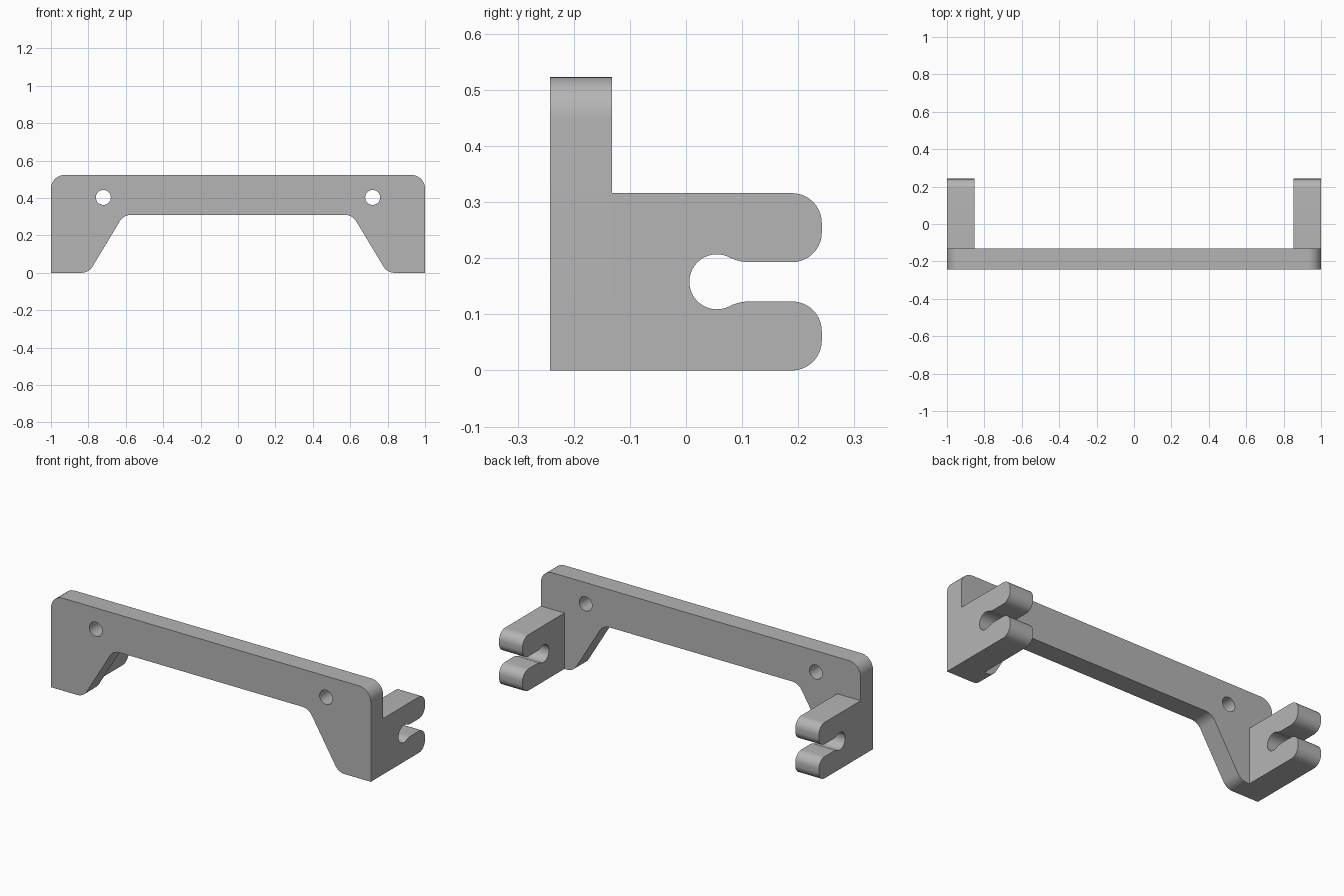
import bpy
import bmesh
from math import atan2, cos, sin, sqrt, pi, radians, tan
from mathutils import Vector

if "Cube" in bpy.data.objects:
    bpy.data.objects.remove(bpy.data.objects["Cube"])

grey = bpy.data.materials.new("plain grey")
grey.use_nodes = True
colour = (0.46, 0.46, 0.46, 1)
grey.diffuse_color = colour
grey.node_tree.nodes["Principled BSDF"].inputs["Base Color"].default_value = colour


def arc(centre, radius, start, end, steps=10):
    """Points on an arc between two angles."""
    angles = [start + (end - start) * i / steps for i in range(steps + 1)]
    return [Vector((centre[0] + radius * cos(a), centre[1] + radius * sin(a))) for a in angles]


def round_corner(before, corner, after, radius):
    """Fillet that replaces one corner of an outline."""
    p = Vector(corner)
    u = (Vector(before) - p).normalized()
    v = (Vector(after) - p).normalized()
    half = u.angle(v) / 2
    centre = p + (u + v).normalized() * radius / sin(half)
    first = p + u * radius / tan(half) - centre
    last = p + v * radius / tan(half) - centre
    start = atan2(first.y, first.x)
    turn = (atan2(last.y, last.x) - start + pi) % (2 * pi) - pi
    return arc(centre, radius, start, start + turn)


def flip(points, axis_value, index):
    """Reflect points in reverse order across a line."""
    result = []
    for p in reversed(points):
        q = Vector(p)
        q[index] = 2 * axis_value - q[index]
        result.append(q)
    return result


def extrude_outline(name, loops, place, depth):
    """Fill an outline with any holes, then extrude it to a solid."""
    bm = bmesh.new()
    for loop in loops:
        verts = [bm.verts.new(place(p)) for p in loop]
        for a, b in zip(verts, verts[1:] + verts[:1]):
            bm.edges.new((a, b))
    bmesh.ops.triangle_fill(bm, edges=bm.edges[:], use_beauty=True)
    result = bmesh.ops.extrude_face_region(bm, geom=bm.faces[:], use_keep_orig=True)
    moved = [g for g in result["geom"] if isinstance(g, bmesh.types.BMVert)]
    bmesh.ops.translate(bm, verts=moved, vec=depth)
    bmesh.ops.recalc_face_normals(bm, faces=bm.faces[:])
    mesh = bpy.data.meshes.new(name)
    bm.to_mesh(mesh)
    bm.free()
    mesh.materials.append(grey)
    obj = bpy.data.objects.new(name, mesh)
    bpy.context.collection.objects.link(obj)
    bpy.ops.object.select_all(action="DESELECT")
    obj.select_set(True)
    bpy.context.view_layer.objects.active = obj
    bpy.ops.object.shade_smooth_by_angle(angle=radians(30))
    return obj


FRONT, PLATE_BACK, ARM_END = -0.242, -0.132, 0.242

# Front plate: a bar with two sloping feet and a screw hole at each end
bar_mid, bar_low, foot = (0, 0.31), (0.611, 0.31), (0.798, 0)
base, top, top_mid = (1, 0), (1, 0.523), (0, 0.523)
half = round_corner(bar_mid, bar_low, foot, 0.07)
half += round_corner(bar_low, foot, base, 0.07)
half += [Vector(base)]
half += round_corner(base, top, top_mid, 0.072)
holes = [arc((side * 0.72, 0.403), 0.04, 0, 2 * pi, 32)[:-1] for side in (-1, 1)]
extrude_outline("front_plate", [half + flip(half, 0, 0)] + holes,
                lambda p: (p.x, FRONT, p.y), (0, PLATE_BACK - FRONT, 0))

# Side arm: two rounded prongs around a keyhole slot, symmetric about its middle height
height, slot_half, socket_r, neck_r = 0.316, 0.035, 0.049, 0.08
mid = height / 2
socket = Vector((0.055, mid))
reach = sqrt((socket_r + neck_r) ** 2 - (slot_half + neck_r) ** 2)
neck = socket + Vector((reach, slot_half + neck_r))
lean = atan2(slot_half + neck_r, reach)
corner, tip, lip = (PLATE_BACK, height), (ARM_END, height), (ARM_END, mid + slot_half)
upper = [Vector(corner)]
upper += round_corner(corner, tip, lip, 0.053)
upper += round_corner(tip, lip, (neck.x, lip[1]), 0.053)
upper += arc(neck, neck_r, -pi / 2, lean - pi)
upper += arc(socket, socket_r, lean, pi, 16)[1:]
arm = extrude_outline("side_arms", [upper + flip(upper[:-1], mid, 1)],
                      lambda p: (0.853, p.x, p.y), (0.147, 0, 0))
mirror = arm.modifiers.new("Mirror", "MIRROR")
mirror.use_axis[0] = True
